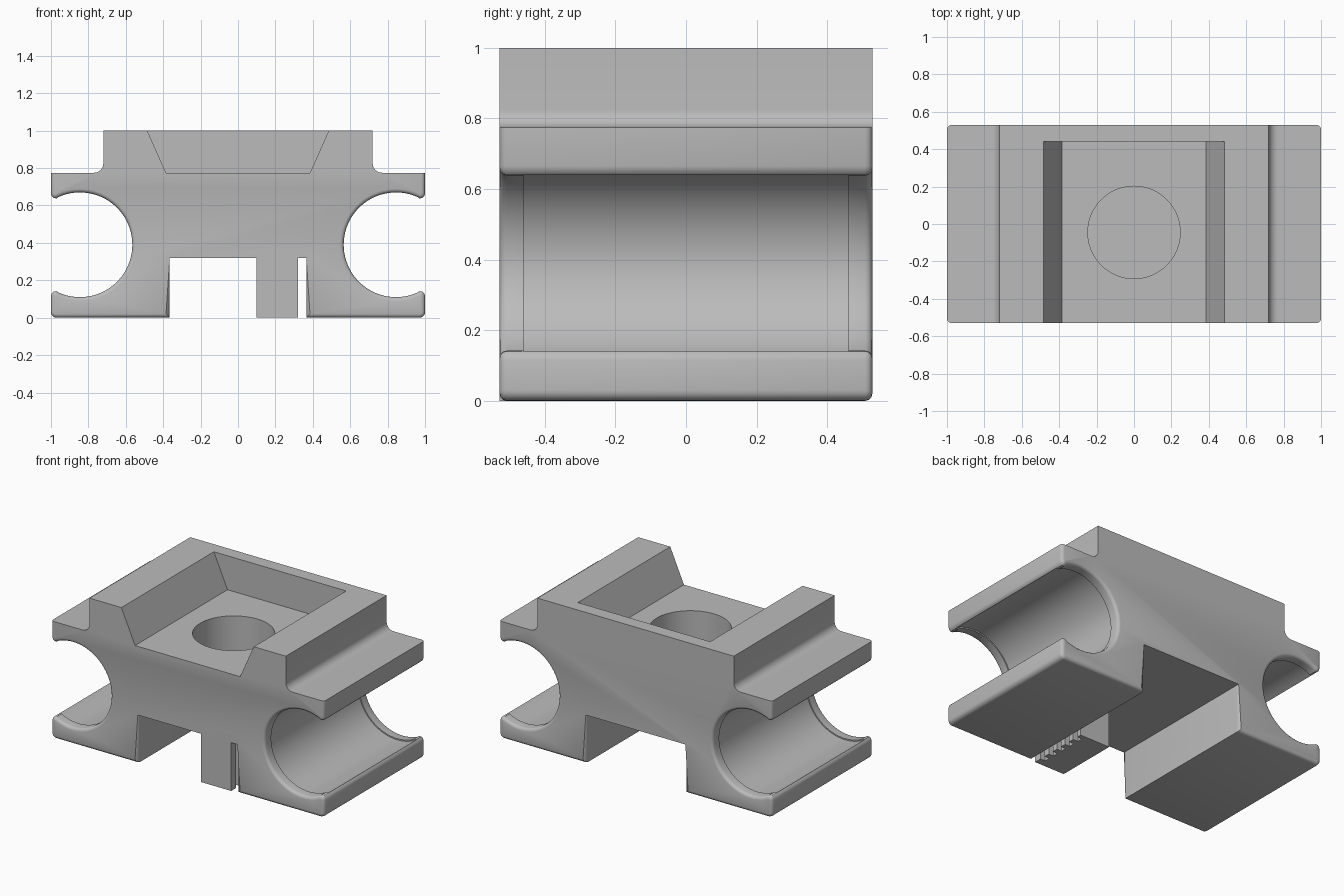
import bpy, bmesh, math

cube = bpy.data.objects.get("Cube")
if cube:
    bpy.data.objects.remove(cube, do_unlink=True)

grey = bpy.data.materials.new("plain grey")
grey.use_nodes = True
COLOUR = (0.5, 0.5, 0.5, 1)
grey.diffuse_color = COLOUR
grey.node_tree.nodes["Principled BSDF"].inputs["Base Color"].default_value = COLOUR

HALF = 0.528              # half depth of the block
ROD_X, ROD_Z, ROD_R = 0.845, 0.39, 0.28


def arc(cx, cz, r, start, end, steps):
    angles = [math.radians(start + (end - start) * i / steps) for i in range(steps + 1)]
    return [(cx + r * math.cos(a), cz + r * math.sin(a)) for a in angles]


def finish(name, bm):
    bmesh.ops.recalc_face_normals(bm, faces=bm.faces[:])
    mesh = bpy.data.meshes.new(name)
    bm.to_mesh(mesh)
    bm.free()
    mesh.materials.append(grey)
    ob = bpy.data.objects.new(name, mesh)
    bpy.context.collection.objects.link(ob)
    return ob


def prism(points, axis, low, high):
    """Extrude a flat outline along y or z."""
    bm = bmesh.new()
    place = (lambda a, b: (a, low, b)) if axis == "y" else (lambda a, b: (a, b, low))
    face = bm.faces.new([bm.verts.new(place(a, b)) for a, b in points])
    new = bmesh.ops.extrude_face_region(bm, geom=[face])["geom"]
    move = (0, high - low, 0) if axis == "y" else (0, 0, high - low)
    bmesh.ops.translate(bm, vec=move, verts=[v for v in new if isinstance(v, bmesh.types.BMVert)])
    return bm


def combine(body, other, operation):
    mod = body.modifiers.new(other.name, "BOOLEAN")
    mod.operation, mod.object, mod.solver = operation, other, "EXACT"
    bpy.context.view_layer.objects.active = body
    bpy.ops.object.modifier_apply(modifier=mod.name)
    bpy.data.objects.remove(other, do_unlink=True)


# Main block: half outline, mirrored across x
lip = [(0.97, 0.142), (0.985, 0.14), (0.996, 0.13), (1, 0.115)]
half = [(0.72, 1)] + arc(0.77, 0.825, 0.05, 180, 270, 8) + [(1, 0.775)]
half += [(x, 2 * ROD_Z - z) for x, z in reversed(lip)]
half += arc(ROD_X, ROD_Z, ROD_R, 66, 294, 48) + lip
half += arc(0.97, 0.03, 0.03, 0, -90, 6) + [(0.365, 0), (0.365, 0.32)]
outline = half + [(-x, z) for x, z in reversed(half)]
bm = prism(outline, "y", -HALF, HALF)

# Rounded end edges around the rod channels and the feet
ends = [e for e in bm.edges
        if abs(e.verts[0].co.y - e.verts[1].co.y) < 1e-5
        and all(abs(v.co.x) > 0.36 and v.co.z < 0.78 for v in e.verts)
        and e.verts[0].co.x * e.verts[1].co.x > 0
        and min(v.co.z for v in e.verts) < 0.72]
bmesh.ops.bevel(bm, geom=ends, offset=0.02, segments=3, profile=0.5, affect="EDGES")
body = finish("carriage_block", bm)

# Belt clamp: a toothed tab hanging beside the left foot
back, pitch = -0.11, 0.075
comb = [(0.10, back), (0.10, -HALF), (0.32, -HALF)]
for i in range(5):
    y = -HALF + 0.05 + i * pitch
    comb += [(0.32, y), (0.285, y), (0.285, y + pitch / 2), (0.32, y + pitch / 2)]
comb += [(0.32, back)]
combine(body, finish("belt_clamp", prism(comb, "z", 0, 0.36)), "UNION")

# Bearing pockets, slightly wider than the end rims
for side in (-1, 1):
    pocket = arc(side * ROD_X, ROD_Z, 0.288, 0, 354, 59)
    combine(body, finish("bearing_pocket", prism(pocket, "y", -0.46, 0.46)), "DIFFERENCE")

# Dovetail recess, open at the front
recess = [(-0.385, 0.775), (0.385, 0.775), (0.485, 1), (0.53, 1.1), (-0.53, 1.1), (-0.485, 1)]
combine(body, finish("dovetail_recess", prism(recess, "y", -0.7, 0.44)), "DIFFERENCE")

# Round blind hole in the recess floor
hole = arc(0, -0.045, 0.247, 0, 355, 71)
combine(body, finish("round_hole", prism(hole, "z", 0.47, 0.9)), "DIFFERENCE")

bpy.ops.object.select_all(action="DESELECT")
body.select_set(True)
bpy.context.view_layer.objects.active = body
bpy.ops.object.shade_smooth_by_angle(angle=math.radians(32))
